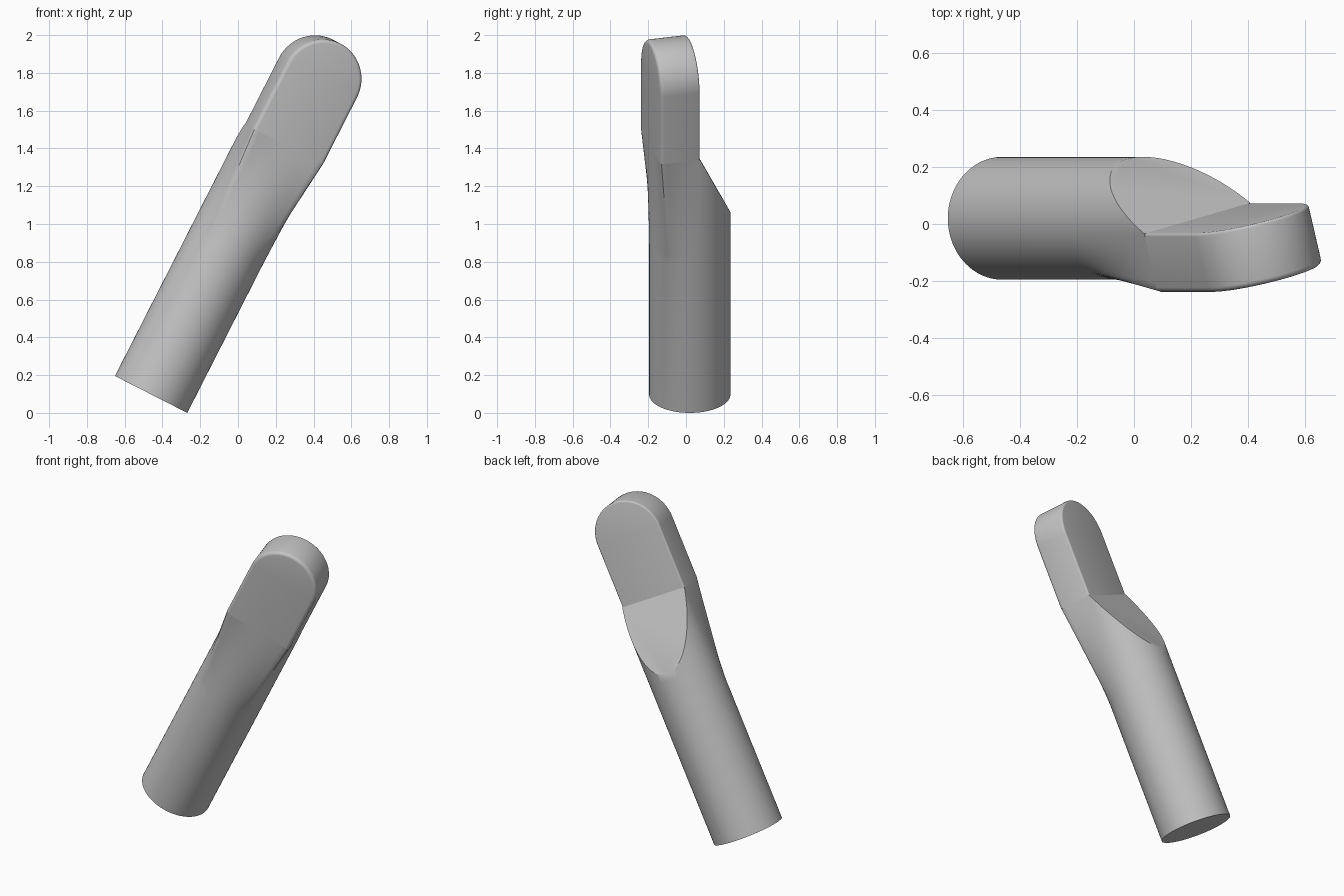
import bpy, bmesh
from math import sin, cos, pi, radians
from mathutils import Matrix, Vector

cube = bpy.data.objects.get("Cube")
if cube:
    bpy.data.objects.remove(cube)

R = 0.215           # shaft radius, also half the head width
ROUND = 0.02        # edge rounding on the head's front
MORPH_START = 0.88  # where the round shaft starts turning square
SHOULDER = 1.5      # where the head begins
CAP = 1.895         # centre of the rounded end
HALF = 64           # sides per half circle

# Local frame: z runs along the shaft, -y is the head's front face
PLACE = (Matrix.Translation((-0.46, 0.02, 0.0976))
         @ Matrix.Rotation(radians(27), 4, 'Y')
         @ Matrix.Rotation(radians(14.5), 4, 'Z'))

grey = bpy.data.materials.new("plain grey")
grey.use_nodes = True
colour = (0.55, 0.55, 0.55, 1)
grey.diffuse_color = colour
grey.node_tree.nodes["Principled BSDF"].inputs["Base Color"].default_value = colour


def finish(bm, name):
    bmesh.ops.recalc_face_normals(bm, faces=bm.faces[:])
    mesh = bpy.data.meshes.new(name)
    bm.to_mesh(mesh)
    bm.free()
    obj = bpy.data.objects.new(name, mesh)
    bpy.context.collection.objects.link(obj)
    mesh.materials.append(grey)
    obj.matrix_world = PLACE
    bpy.ops.object.select_all(action='DESELECT')
    obj.select_set(True)
    bpy.context.view_layer.objects.active = obj
    bpy.ops.object.shade_smooth_by_angle(angle=radians(30))
    return obj


def squared(p):
    """Push a point of the front half circle out to a rounded box."""
    box = p * (R / max(abs(p.x), abs(p.y)))
    lim = R - ROUND
    inner = Vector((max(-lim, min(lim, box.x)), max(-lim, min(lim, box.y))))
    return inner + (box - inner).normalized() * ROUND


# Shaft: round below, front half morphs to square, back half ends in a slope
bm = bmesh.new()
steps = 12
levels = [(0, 0)] + [(MORPH_START + (SHOULDER - MORPH_START) * i / steps, i / steps)
                     for i in range(steps + 1)]
count = 2 * HALF
rings = []
for z, blend in levels:
    ring = []
    for i in range(count):
        a = pi + pi * i / HALF
        p = Vector((R * cos(a), R * sin(a)))
        top = z
        if i <= HALF:
            p = p.lerp(squared(p), blend)
        else:
            top = min(z, SHOULDER - 2 * p.y)
        ring.append(bm.verts.new((p.x, p.y, top)))
    rings.append(ring)
for low, high in zip(rings, rings[1:]):
    for i in range(count):
        j = (i + 1) % count
        bm.faces.new((low[i], low[j], high[j], high[i]))
bm.faces.new(rings[0])
bm.faces.new(rings[-1][:HALF + 1])                   # seat under the head
bm.faces.new(rings[-1][HALF:] + [rings[-1][0]])      # sloped back cut
bmesh.ops.remove_doubles(bm, verts=bm.verts[:], dist=1e-5)
finish(bm, "shaft")

# Head: flat plate with a rounded end
bm = bmesh.new()
outline = [(-R, SHOULDER), (R, SHOULDER)]
outline += [(R * cos(pi * i / HALF), CAP + R * sin(pi * i / HALF))
            for i in range(HALF + 1)]
front = [bm.verts.new((x, -R, z)) for x, z in outline]
back = [bm.verts.new((x, 0, z)) for x, z in outline]
bm.faces.new(front)
bm.faces.new(back)
n = len(outline)
for i in range(n):
    j = (i + 1) % n
    bm.faces.new((front[i], front[j], back[j], back[i]))
bmesh.ops.recalc_face_normals(bm, faces=bm.faces[:])
# Soften the rims, leaving the joint with the shaft sharp
for y, width in ((-R, ROUND), (0, 0.01)):
    rim = [e for e in bm.edges
           if all(abs(v.co.y - y) < 1e-5 for v in e.verts)
           and any(v.co.z > SHOULDER + 0.01 for v in e.verts)]
    bmesh.ops.bevel(bm, geom=rim, offset=width, segments=4, profile=0.5,
                    affect='EDGES', clamp_overlap=False)
finish(bm, "head_plate")
